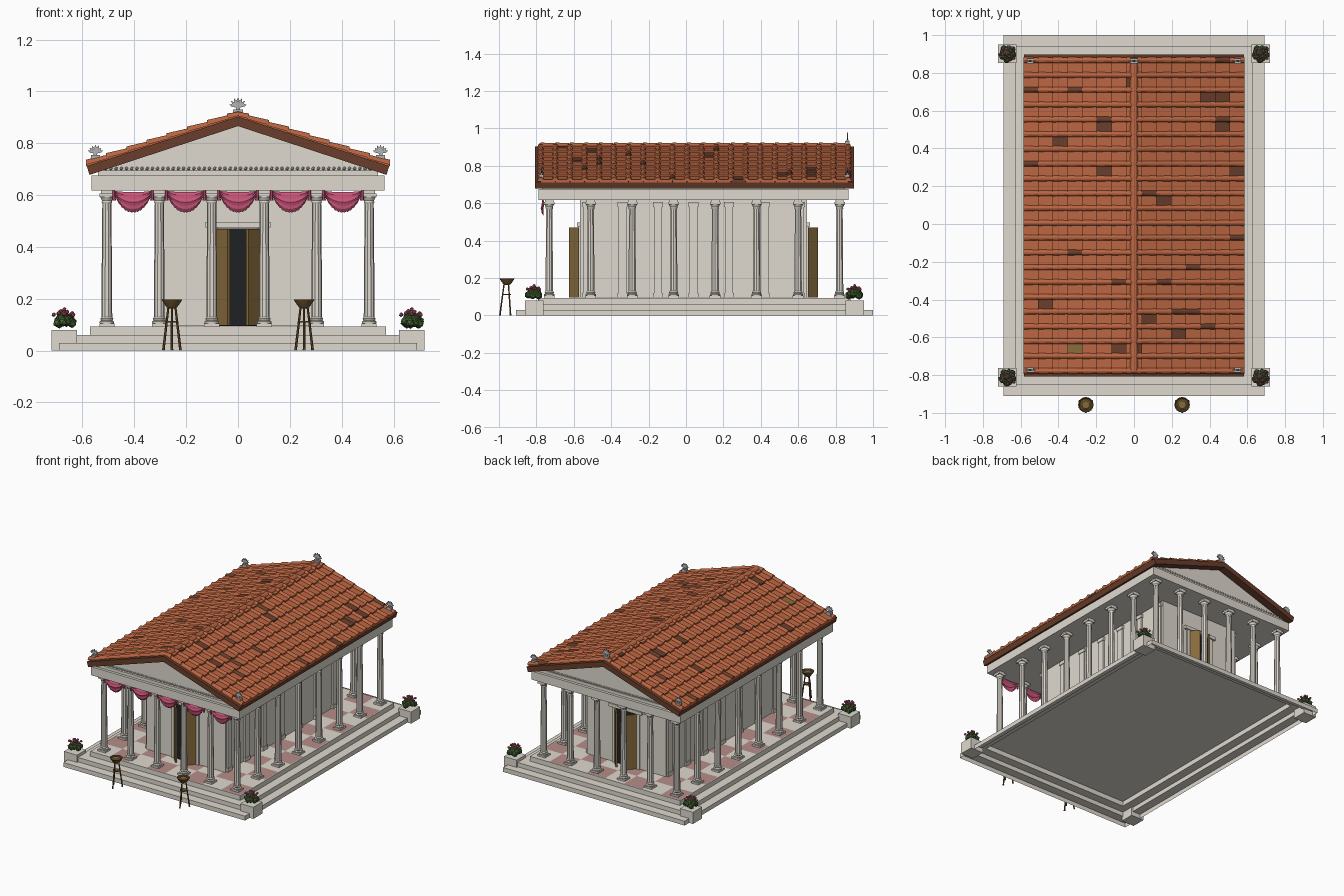
import bpy, bmesh, math, random
from mathutils import Vector, Matrix

random.seed(4)
cube = bpy.data.objects.get("Cube")
if cube:
    bpy.data.objects.remove(cube, do_unlink=True)

CY = 0.045                      # centre of the building along y
FLOOR, BEAM = 0.093, 0.617      # floor level, underside of the beam


def material(name, *rgb):
    m = bpy.data.materials.new(name)
    m.use_nodes = True
    m.diffuse_color = (*rgb, 1)
    bsdf = next(n for n in m.node_tree.nodes if n.type == "BSDF_PRINCIPLED")
    bsdf.inputs["Base Color"].default_value = (*rgb, 1)
    return m


stone = material("pale stone", 0.74, 0.7, 0.63)
pink = material("pink marble", 0.47, 0.27, 0.25)
terracotta = material("terracotta", 0.49, 0.13, 0.053)
dark_clay = material("dark clay", 0.14, 0.047, 0.024)
wood = material("golden wood", 0.24, 0.145, 0.045)
black = material("doorway dark", 0.014, 0.015, 0.017)
bronze = material("bronze", 0.16, 0.09, 0.028)
leaf = material("leaf green", 0.06, 0.13, 0.035)
crimson = material("crimson cloth", 0.58, 0.09, 0.19)
silver = material("grey stone", 0.45, 0.46, 0.45)


def finish(bm, name, *mats):
    bmesh.ops.recalc_face_normals(bm, faces=bm.faces)
    mesh = bpy.data.meshes.new(name)
    bm.to_mesh(mesh)
    bm.free()
    for m in mats:
        mesh.materials.append(m)
    obj = bpy.data.objects.new(name, mesh)
    bpy.context.collection.objects.link(obj)
    return obj


def skin(bm, loops, mat=0, start=True, end=True):
    """Join closed loops of points with faces and cap the ends."""
    rows = [[bm.verts.new(p) for p in loop] for loop in loops]
    faces = []
    for a, b in zip(rows, rows[1:]):
        for i in range(len(a)):
            k = (i + 1) % len(a)
            faces.append(bm.faces.new((a[i], a[k], b[k], b[i])))
    if start:
        faces.append(bm.faces.new(rows[0][::-1]))
    if end:
        faces.append(bm.faces.new(rows[-1]))
    for f in faces:
        f.material_index = mat


def rect(x, y, w, d, z):
    return [(x + a * w, y + b * d, z) for a, b in ((-1, -1), (1, -1), (1, 1), (-1, 1))]


def box(bm, x, y, w, d, z0, z1, mat=0):
    skin(bm, [rect(x, y, w, d, z0), rect(x, y, w, d, z1)], mat)


def ring(x, y, z, r, n, flute=0.0):
    return [(x + (r - flute * (i % 2)) * math.cos(math.tau * i / n),
             y + (r - flute * (i % 2)) * math.sin(math.tau * i / n), z) for i in range(n)]


def ball(bm, x, y, z, r, mat=0):
    new = bmesh.ops.create_icosphere(bm, subdivisions=1, radius=r, matrix=Matrix.Translation((x, y, z)))
    for face in {fc for v in new["verts"] for fc in v.link_faces}:
        face.material_index = mat


# Stepped platform, hollow underneath
bm = bmesh.new()
tiers = [(0.69, 0, 0.03), (0.63, 0.03, 0.06), (0.57, 0.06, FLOOR)]
skin(bm, [rect(0, CY, w, w + 0.265, z) for w, lo, hi in tiers for z in (lo, hi)], start=False)
finish(bm, "stepped_platform", stone)

# Chequered floor
bm = bmesh.new()
NX, NY = 8, 12
for i in range(NX):
    for j in range(NY):
        w, d = 0.565 / NX, 0.83 / NY
        f = bm.faces.new([bm.verts.new(p) for p in rect(
            -0.565 + w * (2 * i + 1), CY - 0.83 + d * (2 * j + 1), w, d, FLOOR + 0.001)])
        f.material_index = (i + j) % 2
finish(bm, "chequered_floor", stone, pink)

# Fluted columns all round, sharing one mesh
bm = bmesh.new()
box(bm, 0, 0, 0.029, 0.029, 0, 0.012)
base = [(0.027, 0.012), (0.028, 0.019), (0.022, 0.024), (0.025, 0.03), (0.021, 0.036)]
skin(bm, [ring(0, 0, z, r, 20) for r, z in base])
skin(bm, [ring(0, 0, z, r, 20, 0.0015) for r, z in ((0.021, 0.036), (0.02, 0.2), (0.0175, 0.475))])
skin(bm, [ring(0, 0, z, r, 20) for r, z in ((0.018, 0.475), (0.02, 0.48), (0.019, 0.486), (0.026, 0.5))])
box(bm, 0, 0, 0.028, 0.028, 0.5, 0.514)
box(bm, 0, 0, 0.022, 0.022, 0.514, BEAM - FLOOR)
first = finish(bm, "column", stone)
spots = [(-0.506 + 0.2024 * i, CY + s * 0.776) for i in range(6) for s in (-1, 1)]
spots += [(s * 0.506, CY - 0.776 + 0.2217 * j) for j in range(1, 7) for s in (-1, 1)]
for n, (x, y) in enumerate(spots):
    col = first if n == 0 else bpy.data.objects.new("column", first.data)
    if n:
        bpy.context.collection.objects.link(col)
    col.location = (x, y, FLOOR)

# Inner hall with pilasters
bm = bmesh.new()
box(bm, 0, 0.04, 0.3, 0.606, FLOOR + 0.002, BEAM)
for s in (-1, 1):
    for j in range(7):
        y = 0.04 + 0.19 * (j - 3)
        box(bm, s * 0.302, y, 0.012, 0.027, FLOOR + 0.002, 0.12)
        box(bm, s * 0.302, y, 0.009, 0.022, 0.12, 0.58)
        box(bm, s * 0.302, y, 0.013, 0.027, 0.58, 0.605)
finish(bm, "inner_hall", stone)

# Doorways front and back with open leaves
bm = bmesh.new()
for f in (-1, 1):
    wall = 0.04 + f * 0.606
    box(bm, 0, wall, 0.08, 0.004, FLOOR + 0.002, 0.472, 1)
    box(bm, 0, wall, 0.125, 0.018, 0.475, 0.497)
    for s in (-1, 1):
        box(bm, s * 0.092, wall, 0.012, 0.01, FLOOR + 0.002, 0.475)
        plan = [(0.08, 0), (0.031, 0.054), (0.04, 0.06), (0.088, 0.006)]
        skin(bm, [[(s * x, wall + f * y, z) for x, y in plan] for z in (FLOOR + 0.003, 0.47)], 2)
finish(bm, "doorways", stone, black, wood)

# Beam, cornice and beads
bm = bmesh.new()
box(bm, 0, CY - 0.005, 0.565, 0.828, BEAM, 0.675)
box(bm, 0, CY - 0.005, 0.54, 0.81, 0.675, 0.695)
for f in (-1, 1):
    for i in range(52):
        ball(bm, -0.51 + 0.02 * i, CY + f * 0.804, 0.703, 0.007)
finish(bm, "beam_and_beads", stone)

# Gable body
APEX, SLOPE, EAVE = 0.903, 0.328, 0.583
bm = bmesh.new()
tri = [(-0.55, 0.69), (0.55, 0.69), (0, 0.872)]
skin(bm, [[(x, CY + f * 0.8, z) for x, z in tri] for f in (-1, 1)])
finish(bm, "gable_body", stone)

# Roof boards
bm = bmesh.new()
low = APEX - SLOPE * EAVE
TIP = EAVE - 0.01
under = APEX - 0.037 - SLOPE * TIP
chevron = [(-EAVE, low), (0, APEX), (EAVE, low), (TIP, under), (0, APEX - 0.037), (-TIP, under)]
skin(bm, [[(x, CY + f * 0.853, z) for x, z in chevron] for f in (-1, 1)])
finish(bm, "roof_boards", dark_clay)

# Roof tiles: flat pans and round covers, keyed (side, row from eave, column)
STEP, PITCH, COLS = 0.0777, 0.0783, 21
dark_pans = {(-1, 5, 16), (-1, 2, 15), (-1, 5, 13), (-1, 1, 4), (-1, 6, 1), (1, 2, 18), (1, 1, 18),
             (1, 1, 16), (1, 0, 13), (1, 5, 11), (1, 6, 3), (1, 4, 2), (-1, 7, 19), (1, 7, 1)}
dark_covers = {(-1, 0, 19), (-1, 3, 19), (-1, 5, 17), (-1, 3, 8), (-1, 6, 6), (-1, 0, 14), (1, 1, 21),
               (1, 6, 12), (1, 0, 9), (1, 3, 7), (1, 5, 6), (1, 3, 4), (1, 4, 4), (1, 2, 3), (1, 1, 17)}
golden_pan = (-1, 3, 1)


def arch(x, y, z, r):
    return [(x, y + r * math.cos(math.pi * i / 6), z + 1.1 * r * math.sin(math.pi * i / 6)) for i in range(7)]


bm = bmesh.new()
Y0 = CY - PITCH * COLS / 2
for s in (-1, 1):
    for r in range(8):
        x_low = EAVE + 0.003 - STEP * r
        x_up = max(x_low - STEP - 0.008, 0)
        z_low, z_up = APEX - SLOPE * x_low, APEX - SLOPE * x_up
        for j in range(COLS + 1):
            y, key = Y0 + PITCH * j, (s, r, j)
            if j < COLS:
                ends = [[(s * x, y + 0.002, z), (s * x, y + PITCH - 0.002, z),
                         (s * x, y + PITCH - 0.002, z + t), (s * x, y + 0.002, z + t)]
                        for x, z, t in ((x_low, z_low, 0.015), (x_up, z_up, 0.005))]
                skin(bm, ends, 2 if key == golden_pan else int(key in dark_pans))
            skin(bm, [arch(s * x_low, y, z_low + 0.006, 0.018), arch(s * x_up, y, z_up + 0.002, 0.014)],
                 int(key in dark_covers))
finish(bm, "roof_tiles", terracotta, dark_clay, wood)

# Ridge caps
bm = bmesh.new()
for j in range(COLS):
    y = Y0 + PITCH * j
    skin(bm, [[(r * math.cos(math.pi * i / 6), yy, 0.9 + r * math.sin(math.pi * i / 6)) for i in range(7)]
              for yy, r in ((y, 0.024), (y + PITCH, 0.02))])
finish(bm, "ridge_caps", terracotta)


# Fan ornaments on the corners and the rear apex
def fan(x, y, z, size):
    bm = bmesh.new()
    box(bm, x, y, size * 0.5, 0.012, z - 0.03, z - 0.006)
    box(bm, x, y, size * 0.2, 0.006, z - 0.006, z + 0.004)
    for k in range(-3, 4):
        a = k * 0.4
        length = size * (1 - 0.03 * abs(k))
        across, along = Vector((math.cos(a), 0, -math.sin(a))), Vector((math.sin(a), 0, math.cos(a)))
        petal = [(-0.03, 0), (0.03, 0), (0.13, 0.7), (0, 1), (-0.13, 0.7)]
        skin(bm, [[Vector((x, y + d, z)) + across * u * length + along * v * length for u, v in petal]
                  for d in (-0.003, 0.003)])
    finish(bm, "fan_ornament", silver)


for s in (-1, 1):
    for f in (-1, 1):
        fan(s * 0.55, CY + f * 0.818, 0.76, 0.034)
fan(0, CY + 0.818, 0.937, 0.04)

# Draped swags between the front columns
bm = bmesh.new()
U, V = 24, 6
for k in range(5):
    cx = 0.2024 * (k - 2)
    grid = []
    for i in range(U + 1):
        t = 2 * i / U - 1
        drop = 0.072 * (1 - abs(t) ** 2.2) ** 0.8 + 0.004 + 0.003 * (i % 2)
        grid.append([bm.verts.new((cx + 0.074 * t,
                                   -0.762 - 0.012 * math.sin(math.pi * j / V) * (1 - t * t) - 0.003 * (j % 2),
                                   0.617 - 0.006 * (1 - t * t) - drop * j / V)) for j in range(V + 1)])
    for a, b in zip(grid, grid[1:]):
        for j in range(V):
            bm.faces.new((a[j], b[j], b[j + 1], a[j + 1]))
    for s in (-1, 1):
        skin(bm, [ring(cx + s * 0.074, -0.765, z, r, 6) for z, r in ((0.617, 0.005), (0.6, 0.006), (0.58, 0.008))])
finish(bm, "swags", crimson)

# Corner pedestals with flowering plants
for s in (-1, 1):
    for f in (-1, 1):
        x, y = s * 0.67, CY + f * 0.857
        bm = bmesh.new()
        box(bm, x, y, 0.049, 0.049, 0, 0.08)
        finish(bm, "pedestal", stone)
        bm = bmesh.new()
        for n in range(17):
            a, d = n * 2.4, 0.034 * math.sqrt(n / 16)
            ball(bm, x + d * math.cos(a), y + d * math.sin(a), random.uniform(0.135, 0.145) - d, 0.019)
        for n in range(11):
            a, d = n * 2.4 + 0.5, 0.043 * math.sqrt(n / 10)
            ball(bm, x + d * math.cos(a), y + d * math.sin(a), 0.159 - 0.5 * d, 0.009, 1)
        finish(bm, "flowering_plant", leaf, crimson)

# Tripod braziers
for s in (-1, 1):
    x, y = s * 0.255, -0.957
    bm = bmesh.new()
    bowl = [(0.01, 0.162), (0.02, 0.167), (0.031, 0.182), (0.041, 0.198), (0.037, 0.198), (0.033, 0.192)]
    skin(bm, [ring(x, y, z, r, 16) for r, z in bowl])
    skin(bm, [ring(x, y, z, r, 12) for r, z in ((0.03, 0.19), (0.02, 0.197))], 1)
    skin(bm, [ring(x, y, z, r, 12) for r, z in ((0.022, 0.108), (0.022, 0.114))])
    for k in range(3):
        a = -math.pi / 2 + k * math.tau / 3
        c, d = math.cos(a), math.sin(a)
        skin(bm, [ring(x + c * r, y + d * r, z, t, 6) for r, z, t in
                  ((0.038, 0, 0.006), (0.037, 0.009, 0.005), (0.014, 0.18, 0.004))])
    finish(bm, "brazier", bronze, wood)
